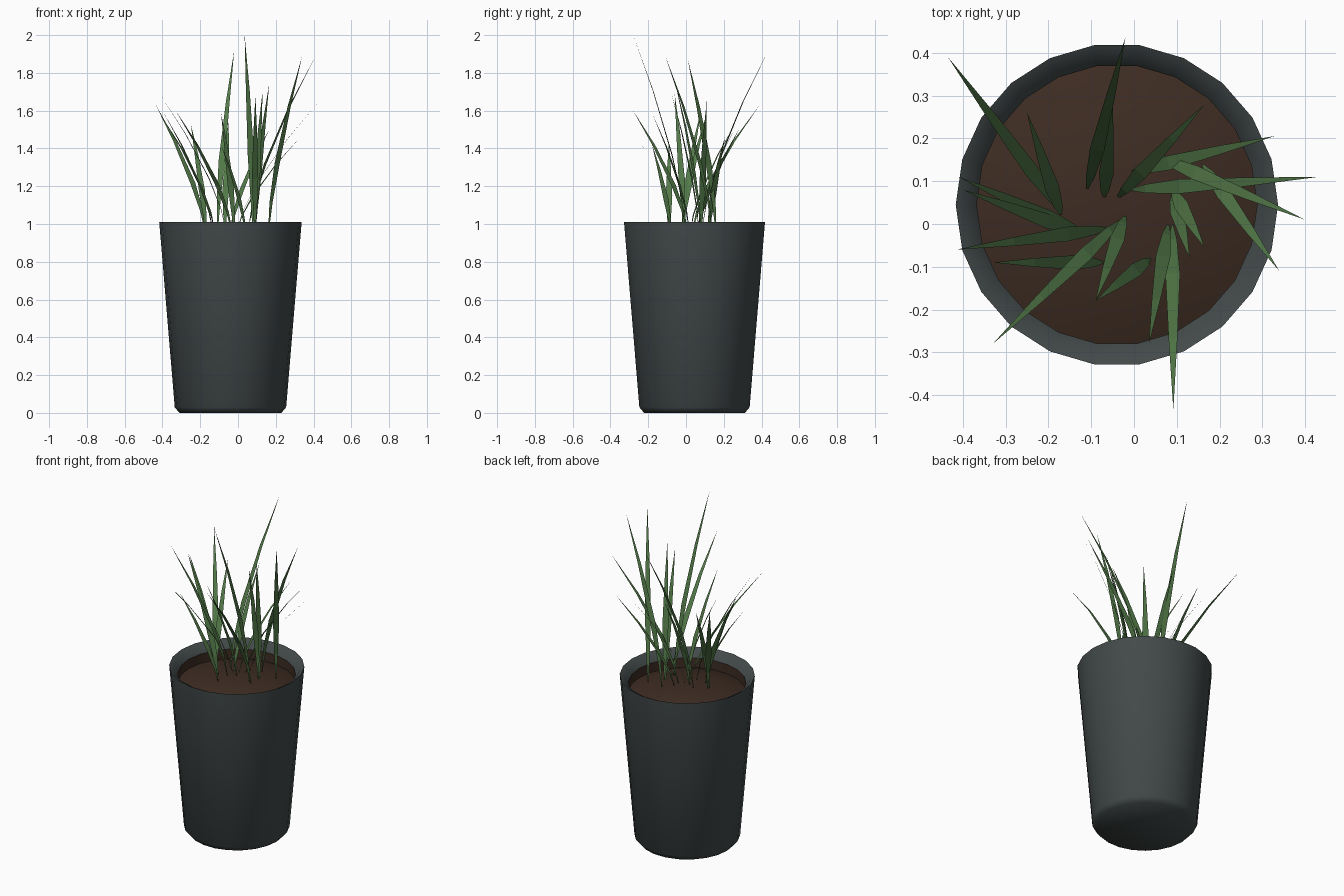
import bpy
import bmesh
import math
from mathutils import Vector

old = bpy.data.objects.get("Cube")
if old:
    bpy.data.objects.remove(old, do_unlink=True)

CENTRE = Vector((-0.04, 0.045, 0))
SIDES = 22
FOOT_Z = 0.945


def make_material(name, colour):
    mat = bpy.data.materials.new(name)
    mat.use_nodes = True
    mat.diffuse_color = colour
    shader = mat.node_tree.nodes["Principled BSDF"]
    shader.inputs["Base Color"].default_value = colour
    shader.inputs["Roughness"].default_value = 0.9
    return mat


def make_object(name, bm, mat, smooth_angle=None):
    mesh = bpy.data.meshes.new(name)
    bm.to_mesh(mesh)
    bm.free()
    mesh.materials.append(mat)
    obj = bpy.data.objects.new(name, mesh)
    bpy.context.collection.objects.link(obj)
    if smooth_angle is not None:
        bpy.ops.object.select_all(action='DESELECT')
        obj.select_set(True)
        bpy.context.view_layer.objects.active = obj
        bpy.ops.object.shade_smooth_by_angle(angle=math.radians(smooth_angle))
    return obj


def lathe(name, profile, mat, smooth_angle):
    """Revolve (radius, height) points around the pot axis; radius 0 closes the end."""
    bm = bmesh.new()
    rings = []
    for radius, z in profile:
        if radius == 0:
            rings.append([bm.verts.new(CENTRE + Vector((0, 0, z)))] * SIDES)
            continue
        ring = []
        for i in range(SIDES):
            a = math.tau * i / SIDES
            offset = Vector((radius * math.cos(a), radius * math.sin(a), z))
            ring.append(bm.verts.new(CENTRE + offset))
        rings.append(ring)
    for low, high in zip(rings, rings[1:]):
        for i in range(SIDES):
            j = (i + 1) % SIDES
            corners = dict.fromkeys((low[i], low[j], high[j], high[i]))
            bm.faces.new(list(corners))
    return make_object(name, bm, mat, smooth_angle)


def add_blade(bm, base, tip, width):
    """Thin leaf: pointed foot, widest below the middle, arching outwards to a point."""
    lean = tip - base
    side = Vector((-lean.y, lean.x, 0)).normalized()
    rows = []
    for t, w in ((0, 0.1), (0.18, 0.6), (0.4, 1.0), (0.72, 0.6)):
        spread = t ** 1.45
        mid = base + Vector((lean.x * spread, lean.y * spread, lean.z * t))
        half = side * width * w / 2
        rows.append((bm.verts.new(mid - half), bm.verts.new(mid + half)))
    for (a, b), (c, d) in zip(rows, rows[1:]):
        bm.faces.new((a, b, d, c))
    bm.faces.new((*rows[-1], bm.verts.new(tip)))


pot_grey = make_material("slate grey", (0.056, 0.068, 0.068, 1))
soil_brown = make_material("soil brown", (0.047, 0.025, 0.016, 1))
leaf_green = make_material("leaf green", (0.085, 0.19, 0.065, 1))

# Tapered pot with a softened foot and a rim rolling inwards
lathe("pot", [(0, 0), (0.27, 0), (0.295, 0.03), (0.377, 1.01),
              (0.354, 0.998), (0.328, 0.962)], pot_grey, 62)

# Domed soil with its dark lining against the pot wall
lathe("soil", [(0.328, 0.962), (0.328, 0.905), (0.26, 0.93),
               (0.17, 0.952), (0.08, 0.962), (0, 0.965)], soil_brown, 40)

# Grass blades: foot x, foot y, tip x, tip y, tip height, in hundredths
blades = [
    (-17, 3, -43.5, 39, 163), (-17, 2, -25, 26, 153),
    (-11, 8, -2, 43.7, 192), (-7, 6, -5, 28, 155),
    (-4, 6, 16.5, 28, 150), (-1, 12, 33, 20.6, 146),
    (-1, 8, 43, 11, 165), (5, 16, 40, 1, 187),
    (16, 14, 34, -11, 189), (9, 8, 16.5, -5.5, 174),
    (9, 7, 13, -8, 170), (9, 0, 9.2, -43.5, 168),
    (8, 0, 3.5, -28, 200), (-2, 2, -9, -18, 159),
    (-3, 1, -33, -28, 160), (4, -8, -9, -18, 142),
    (-7, -9, -33, -9, 143), (-6, -1, -41.5, -6, 169),
    (-12, -2, -41, 11, 158), (-13, -2, -40, 8, 160),
]
bm = bmesh.new()
for fx, fy, tx, ty, tz in blades:
    foot = Vector((fx / 100, fy / 100, FOOT_Z))
    add_blade(bm, foot, Vector((tx, ty, tz)) / 100, 0.034)
make_object("grass_blades", bm, leaf_green)
